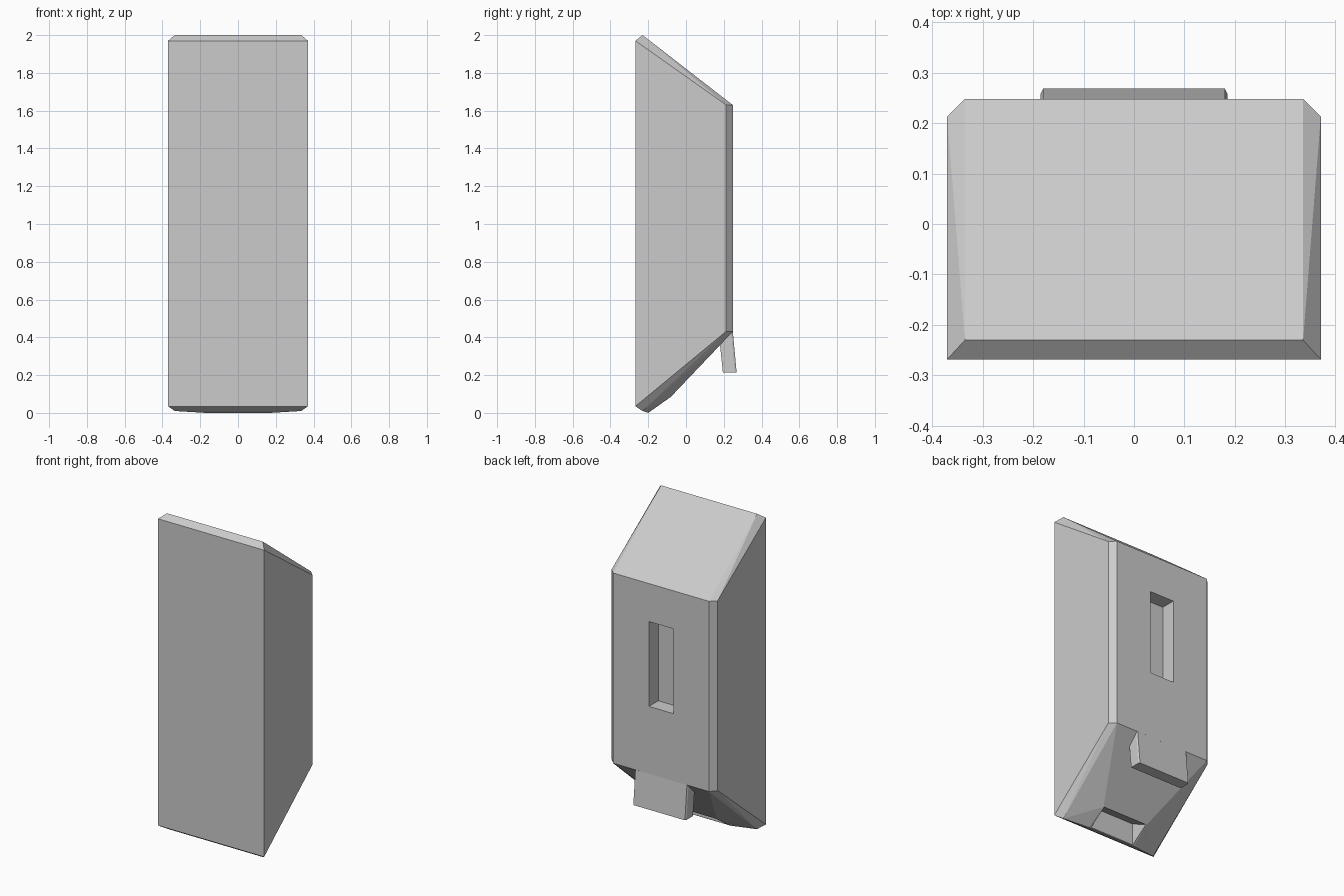
import bpy, bmesh

if "Cube" in bpy.data.objects:
    bpy.data.objects.remove(bpy.data.objects["Cube"])


def finish(name, bm):
    bmesh.ops.recalc_face_normals(bm, faces=bm.faces[:])
    mesh = bpy.data.meshes.new(name)
    bm.to_mesh(mesh)
    bm.free()
    obj = bpy.data.objects.new(name, mesh)
    bpy.context.collection.objects.link(obj)
    return obj


def hull(name, half_points):
    """Convex solid from points given for one side and mirrored in x."""
    bm = bmesh.new()
    for x, y, z in half_points:
        for s in (-1, 1):
            bm.verts.new((s * x, y, z))
    bmesh.ops.convex_hull(bm, input=bm.verts[:])
    bmesh.ops.dissolve_limit(bm, angle_limit=0.02, verts=bm.verts[:], edges=bm.edges[:])
    return finish(name, bm)


def prism(half_width, profile):
    return [(half_width, y, z) for y, z in profile]


def cut(target, cutter):
    cutter.hide_render = True
    cutter.display_type = 'WIRE'
    mod = target.modifiers.new(cutter.name, 'BOOLEAN')
    mod.operation = 'DIFFERENCE'
    mod.solver = 'EXACT'
    mod.object = cutter


# Chamfered housing: outer side outline, inset outline, and the hipped underside
outer = prism(0.37, [(-0.268, 0.035), (-0.268, 1.97), (0.213, 1.63), (0.213, 0.432)])
inset = prism(0.335, [(-0.23, 0.01), (-0.23, 2.0), (0.248, 1.63), (0.248, 0.43)])
underside = [(0.17, -0.2, 0.0), (0.16, -0.08, 0.085)]
body = hull("housing", outer + inset + underside)

# Slot in the back face
cut(body, hull("slot_cutter", prism(0.085, [(0.155, 0.855), (0.155, 1.39),
                                            (0.35, 1.39), (0.35, 0.855)])))

# Wedge pocket in the underside
cut(body, hull("pocket_cutter", prism(0.155, [(-0.196, 0.14), (-0.196, -0.05),
                                              (0.04, -0.05), (0.04, 0.03)])))

# Tab hanging below the back face, with slightly chamfered outer corners
hull("tab", prism(0.185, [(0.175, 0.41), (0.195, 0.215), (0.258, 0.215), (0.238, 0.44)])
     + prism(0.18, [(0.268, 0.215), (0.247, 0.44)]))
